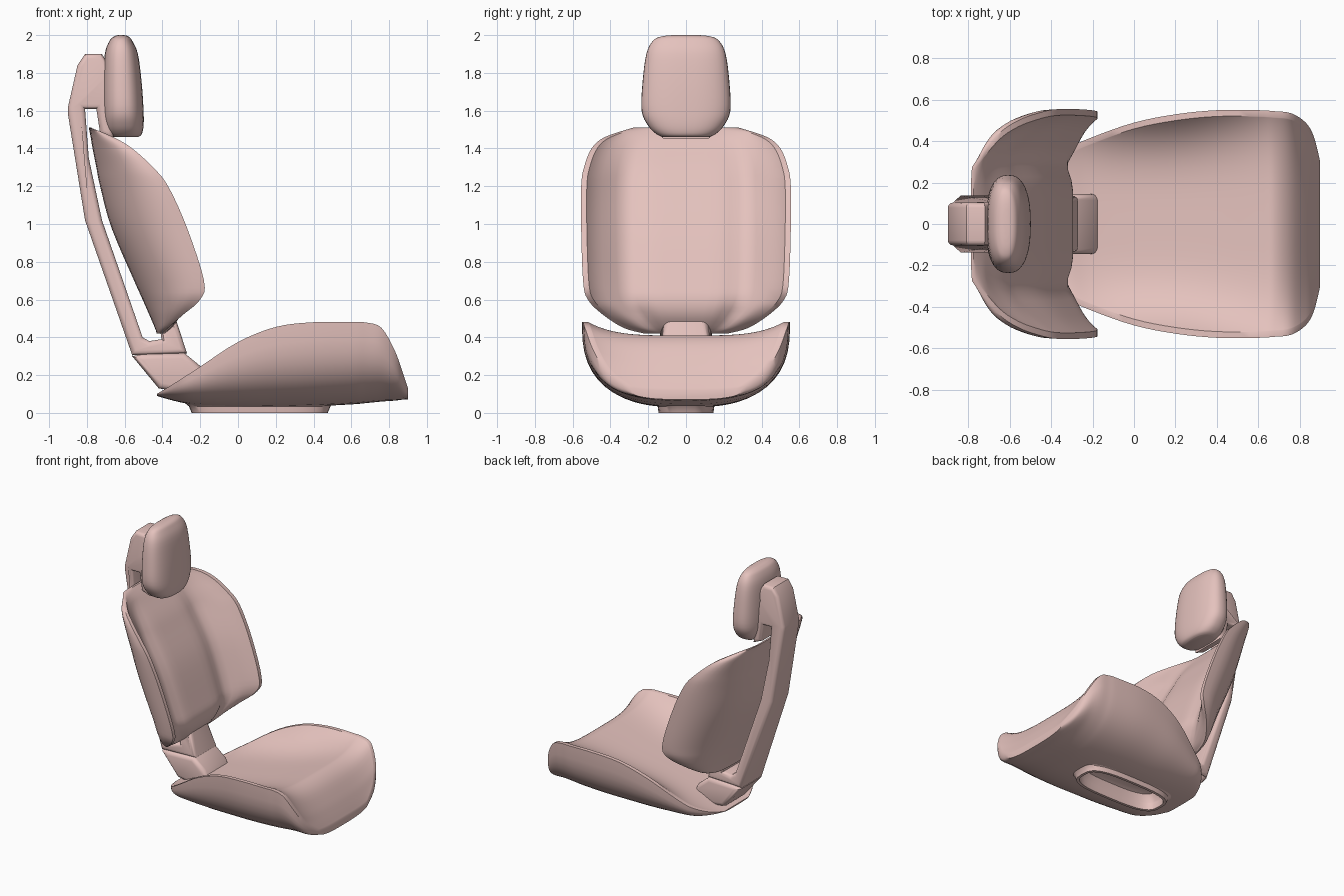
import bpy, bmesh, math
from mathutils import Vector

if "Cube" in bpy.data.objects:
    bpy.data.objects.remove(bpy.data.objects["Cube"])

mat = bpy.data.materials.new("rose_fabric")
mat.diffuse_color = (0.78, 0.54, 0.51, 1)
mat.use_nodes = True
mat.node_tree.nodes["Principled BSDF"].inputs["Base Color"].default_value = mat.diffuse_color


def finish(name, bm, angle=38):
    bmesh.ops.recalc_face_normals(bm, faces=bm.faces)
    me = bpy.data.meshes.new(name)
    bm.to_mesh(me)
    bm.free()
    me.materials.append(mat)
    ob = bpy.data.objects.new(name, me)
    bpy.context.collection.objects.link(ob)
    smooth(ob, angle)
    return ob


def smooth(ob, angle):
    bpy.ops.object.select_all(action='DESELECT')
    ob.select_set(True)
    bpy.context.view_layer.objects.active = ob
    bpy.ops.object.shade_smooth_by_angle(angle=math.radians(angle))


def spline(rows, steps=4):
    """Smoothly interpolate station rows (Catmull-Rom)."""
    pts = [Vector(r) for r in rows]
    out = []
    for i in range(len(pts) - 1):
        a, b, c, d = pts[max(i - 1, 0)], pts[i], pts[i + 1], pts[min(i + 2, len(pts) - 1)]
        for k in range(steps):
            t = k / steps
            out.append(0.5 * (2 * b + (c - a) * t + (2 * a - 5 * b + 4 * c - d) * t * t
                              + (3 * b - a - 3 * c + d) * t ** 3))
    return out + [pts[-1]]


def loft(name, rings, closed=False, angle=38):
    bm = bmesh.new()
    vs = [[bm.verts.new(p) for p in r] for r in rings]
    n = len(vs[0])
    for i in range(len(vs) if closed else len(vs) - 1):
        a, b = vs[i], vs[(i + 1) % len(vs)]
        for j in range(n):
            k = (j + 1) % n
            bm.faces.new((a[j], a[k], b[k], b[j]))
    if not closed:
        bm.faces.new(vs[0])
        bm.faces.new(vs[-1])
    return finish(name, bm, angle)


def shell(name, rows, place, n, power, groove, rim=0.03, seg=28):
    """Rows: position, half width, outer centre, inner centre, wing tip."""
    rings = []
    vals = [math.sin(math.pi * (i / seg - 0.5)) for i in range(seg + 1)]
    for s, w, low, pad, tip in spline(rows):
        wi = w - rim
        outer = [place(s, w * v, low + (tip - low) * (1 - max(0, 1 - abs(v) ** n) ** (1 / n)))
                 for v in vals]
        g = groove * max(0, min(1, (pad - low - .05) / 0.12))
        inner = [place(s, wi * v, pad + (tip - pad) * abs(v) ** power
                       - g * math.exp(-((abs(v) - 0.6) / 0.14) ** 2)) for v in reversed(vals)]
        rings.append(outer + inner)
    return loft(name, rings)


def oval(cx, rx, ry, z, n, seg=40):
    pts = []
    for i in range(seg):
        a = 2 * math.pi * i / seg
        c, s = math.cos(a), math.sin(a)
        pts.append((cx + rx * math.copysign(abs(c) ** (2 / n), c),
                    ry * math.copysign(abs(s) ** (2 / n), s), z))
    return pts


def slab(name, profile, half, bevel, back=None):
    """Side profile extruded across y with softened side edges."""
    bm = bmesh.new()
    a = bm.faces.new([bm.verts.new((x, -half, z)) for x, z in profile])
    r = bmesh.ops.extrude_face_region(bm, geom=[a], use_keep_orig=True)
    vs = [g for g in r['geom'] if isinstance(g, bmesh.types.BMVert)]
    bmesh.ops.translate(bm, verts=vs, vec=(0, 2 * half, 0))
    bmesh.ops.recalc_face_normals(bm, faces=bm.faces)
    for v in bm.verts:          # narrow the outer side
        if back and back(v.co):
            v.co.y *= 0.75
    edges = [e for e in bm.edges if e.verts[0].co.y * e.verts[1].co.y > 0]
    bmesh.ops.bevel(bm, geom=edges, offset=bevel, segments=3, profile=0.5,
                    affect='EDGES', clamp_overlap=False)
    return finish(name, bm, 35)


# Seat cushion: winged bucket with a rolled front lip
seat = shell("seat_cushion", [
    (-.43, .15, .09, .10, .10), (-.38, .27, .075, .118, .13),
    (-.30, .37, .055, .155, .18), (-.20, .42, .04, .20, .245),
    (0, .49, .03, .255, .375), (.20, .53, .03, .295, .455),
    (.40, .55, .035, .34, .48), (.60, .55, .045, .395, .48),
    (.68, .545, .052, .408, .478), (.76, .535, .06, .36, .45),
    (.83, .49, .065, .26, .33), (.87, .42, .07, .185, .22), (.90, .30, .07, .12, .13)],
    lambda s, y, d: (s, y, d), 2.7, 4, 0)

# Hollow opening under the seat, inside the foot ring
cutter = loft("hollow_cutter", [oval(.115, .34, .125, -.05, 3.2), oval(.115, .34, .125, .06, 3.2),
                                oval(.115, .31, .11, .11, 3), oval(.115, .22, .07, .13, 2.5)])
cutter.hide_render = True
mod = seat.modifiers.new("hollow", 'BOOLEAN')
mod.object = cutter
mod.operation = 'DIFFERENCE'
mod.solver = 'EXACT'
bpy.context.view_layer.objects.active = seat
bpy.ops.object.modifier_apply(modifier="hollow")
bpy.data.objects.remove(cutter)
smooth(seat, 38)

# Backrest: curved winged shell with lumbar pad and two grooves
shell("backrest", [
    (.42, .22, -.43, -.39, -.40), (.45, .33, -.44, -.35, -.37),
    (.52, .44, -.47, -.305, -.29), (.60, .52, -.505, -.295, -.20),
    (.70, .545, -.55, -.325, -.18), (.98, .555, -.67, -.43, -.27),
    (1.20, .555, -.73, -.55, -.37), (1.30, .54, -.75, -.61, -.45),
    (1.40, .50, -.77, -.685, -.56), (1.46, .43, -.78, -.73, -.66),
    (1.51, .28, -.79, -.775, -.78)],
    lambda s, y, d: (d, y, s), 2.2, 5, .035)

# Headrest: rounded pillow (z, half width, back x, front x)
head = [(1.46, .12, -.66, -.53), (1.475, .155, -.685, -.51), (1.52, .20, -.705, -.50),
        (1.60, .235, -.715, -.50), (1.75, .23, -.715, -.51), (1.90, .21, -.705, -.53),
        (1.97, .175, -.68, -.56), (1.993, .13, -.655, -.58), (2.0, .07, -.635, -.605)]
loft("headrest", [oval((b + f) / 2, (f - b) / 2, w, z, 2.5) for z, w, b, f in spline(head)], angle=60)

# Spine: slotted support hooking over the top and under the bottom of the backrest
slab("back_spine", [
    (-.56, .305), (-.81, 1.02), (-.90, 1.58), (-.90, 1.62), (-.85, 1.84), (-.81, 1.90),
    (-.72, 1.90), (-.66, 1.80), (-.66, 1.45), (-.73, 1.48), (-.75, 1.61), (-.81, 1.61),
    (-.79, 1.35), (-.72, 1.02), (-.505, .40), (-.47, .38), (-.405, .39), (-.42, .50),
    (-.33, .50), (-.27, .315)], .138, .025,
    lambda c: c.z > 1.7 or c.x < -.85 or (c.x < -.8 and c.z < 1.1) or (c.x > -.34 and c.z > .45))

# Hinge bracket joining the spine to the seat
slab("hinge_bracket", [(-.56, .30), (-.50, .312), (-.285, .318), (-.19, .24), (-.15, .14),
                       (-.30, .11), (-.42, .13)], .145, .03)

# Base: hollow oval foot ring
loft("base_ring", [oval(.115, .40, .19, .055, 3.2), oval(.115, .375, .15, .035, 3.2),
                   oval(.115, .36, .145, 0, 3.2), oval(.115, .34, .125, 0, 3.2),
                   oval(.115, .34, .125, .055, 3.2)], closed=True)
